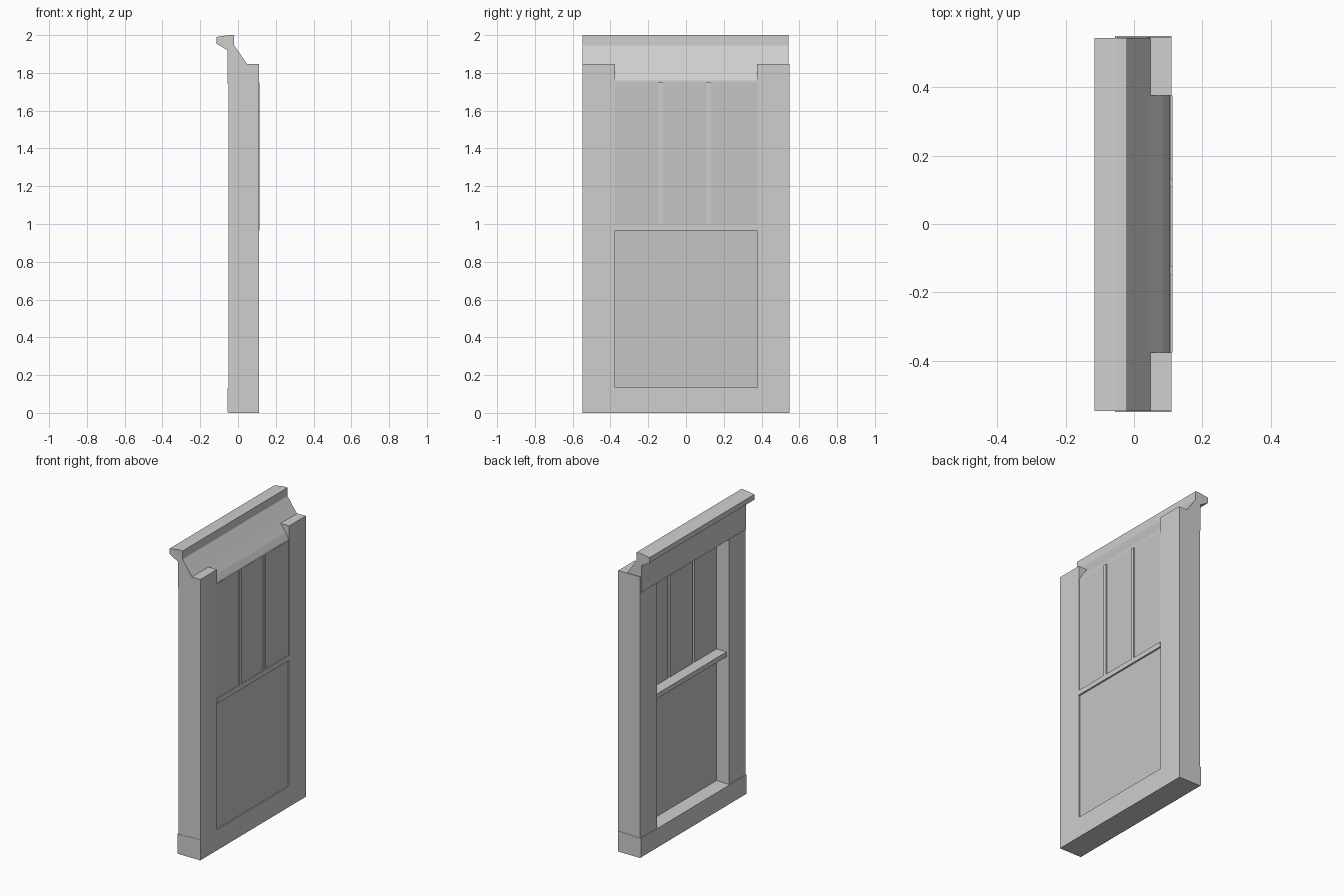
import bpy
import bmesh

if "Cube" in bpy.data.objects:
    bpy.data.objects.remove(bpy.data.objects["Cube"], do_unlink=True)


def make_material(name, grey):
    mat = bpy.data.materials.new(name)
    mat.use_nodes = True
    colour = (grey, grey, grey, 1)
    mat.diffuse_color = colour
    mat.node_tree.nodes["Principled BSDF"].inputs["Base Color"].default_value = colour
    return mat


FRAME = make_material("light grey", 0.62)
PANE = make_material("pane grey", 0.56)


def extrude(name, profile, y0, y1, mat=FRAME):
    """Sweep an (x, z) outline from y0 to y1."""
    bm = bmesh.new()
    face = bm.faces.new([bm.verts.new((x, y0, z)) for x, z in profile])
    moved = bmesh.ops.extrude_face_region(bm, geom=[face])["geom"]
    verts = [v for v in moved if isinstance(v, bmesh.types.BMVert)]
    bmesh.ops.translate(bm, verts=verts, vec=(0, y1 - y0, 0))
    bmesh.ops.recalc_face_normals(bm, faces=bm.faces)
    mesh = bpy.data.meshes.new(name)
    bm.to_mesh(mesh)
    bm.free()
    mesh.materials.append(mat)
    obj = bpy.data.objects.new(name, mesh)
    bpy.context.collection.objects.link(obj)


def box(name, x0, x1, y0, y1, z0, z1, mat=FRAME):
    extrude(name, [(x0, z0), (x1, z0), (x1, z1), (x0, z1)], y0, y1, mat)


INNER, OUTER = 0.375, 0.547
BACK, FACE, SASH = -0.05, 0.11, 0.113
GLASS = 0.04
BAR = 0.012

# Side jambs
box("right_jamb", BACK, FACE, -OUTER, -INNER, 0, 1.847)
box("left_jamb", BACK, FACE, INNER, OUTER, 0, 1.847)

# Sill
extrude("sill", [(-0.056, 0.005), (BACK, 0), (FACE, 0), (FACE, 0.135),
                 (-0.056, 0.13)], -0.549, 0.549)

# Head board with weathering and overhanging cornice
extrude("head_cornice", [(-0.055, 1.745), (-0.055, 1.92), (-0.115, 1.955),
                         (-0.115, 1.99), (BACK, 2), (-0.02, 2), (-0.02, 1.945),
                         (0.048, 1.847), (0.085, 1.797), (0.105, 1.76),
                         (0.105, 1.742)], -0.547, 0.543)

# Meeting rail between the two sashes
box("meeting_rail", -0.033, SASH, -INNER, INNER, 0.966, 0.998)

# Lower sash panel
box("lower_pane", GLASS, 0.102, -INNER, INNER, 0.13, 0.97, PANE)

# Upper sash panels with glazing bars set between them
bars = (("right", -0.135), ("left", 0.12))
for side, y in bars:
    box(side + "_glazing_bar", GLASS + 0.015, SASH, y - BAR, y + BAR, 0.99, 1.75)
edges = [-INNER] + [y + s * BAR for side, y in bars for s in (-1, 1)] + [INNER]
for name, y0, y1 in zip(("right", "middle", "left"), edges[::2], edges[1::2]):
    box(name + "_upper_pane", GLASS, 0.106, y0, y1, 0.99, 1.75, PANE)
